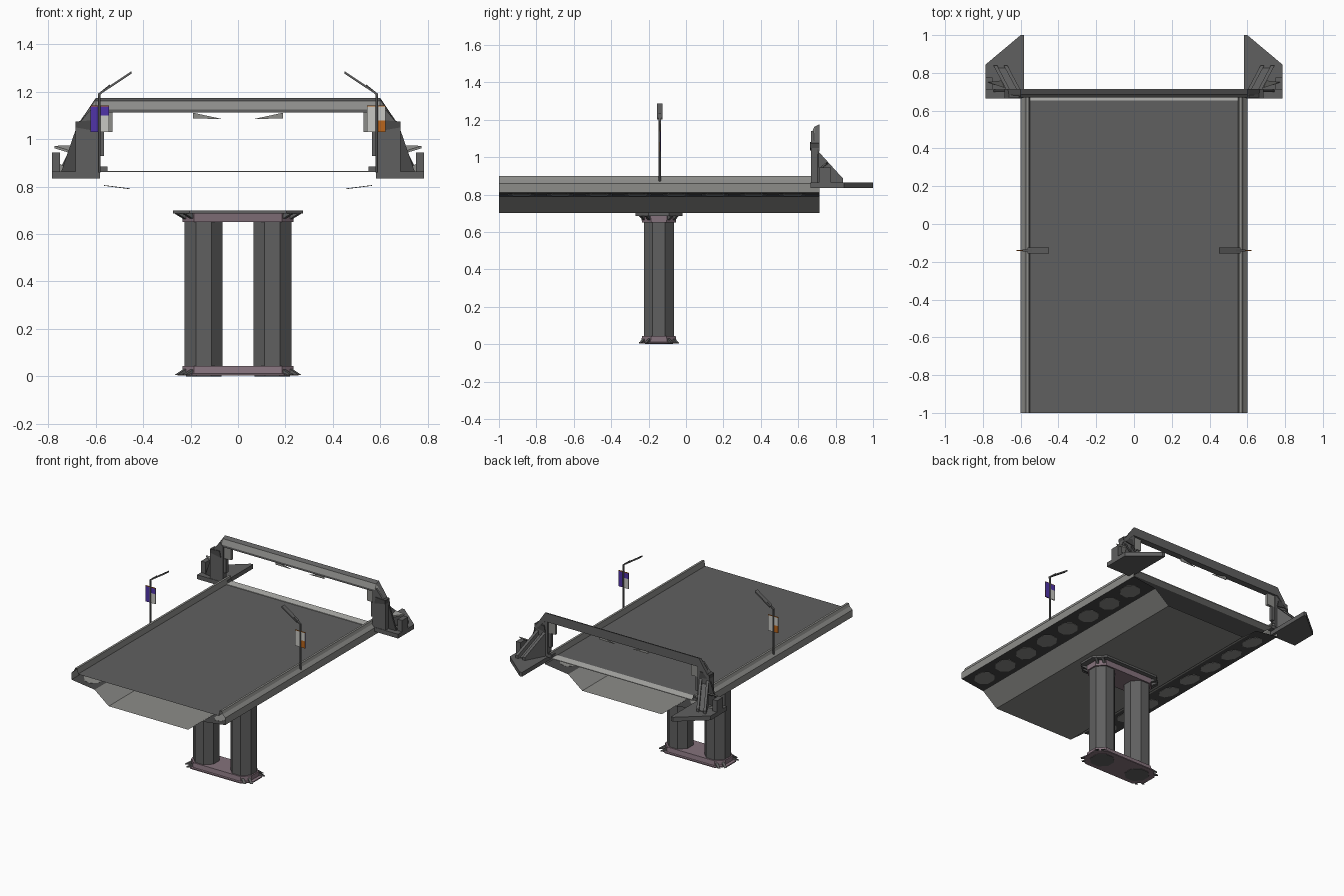
import bpy, bmesh, math
from mathutils import Vector

if "Cube" in bpy.data.objects:
    bpy.data.objects.remove(bpy.data.objects["Cube"])


def material(name, hexcol):
    def lin(c):
        c /= 255
        return c / 12.92 if c <= 0.04045 else ((c + 0.055) / 1.055) ** 2.4
    m = bpy.data.materials.new(name)
    m.diffuse_color = (*[lin(int(hexcol[i:i + 2], 16)) for i in (0, 2, 4)], 1)
    m.use_nodes = True
    m.node_tree.nodes["Principled BSDF"].inputs["Base Color"].default_value = m.diffuse_color
    return m


ASPHALT = material("asphalt_grey", "606060")
CONCRETE = material("light_concrete", "8c8c89")
DARK = material("dark_grey", "484848")
MAUVE = material("mauve_grey", "85727c")
PALE = material("pale_grey", "b4b4b0")
PURPLE = material("purple", "5034a8")
ORANGE = material("orange", "b8651c")
WHITE = material("off_white", "c8c8c4")


def make(name, verts, faces, mats, ids=None):
    me = bpy.data.meshes.new(name)
    bm = bmesh.new()
    vs = [bm.verts.new(v) for v in verts]
    for i, f in enumerate(faces):
        bm.faces.new([vs[k] for k in f]).material_index = ids[i] if ids else 0
    bmesh.ops.recalc_face_normals(bm, faces=bm.faces)
    bm.to_mesh(me)
    bm.free()
    for m in mats:
        me.materials.append(m)
    ob = bpy.data.objects.new(name, me)
    bpy.context.collection.objects.link(ob)
    return ob


def loft(name, rings, mats, caps=True, ids=None):
    """Join equal-sized closed rings; ids colour each strip around the ring."""
    n = len(rings[0])
    verts = [p for r in rings for p in r]
    faces, col = [], []
    for k in range(len(rings) - 1):
        for i in range(n):
            j = (i + 1) % n
            faces.append((k * n + i, k * n + j, k * n + n + j, k * n + n + i))
            col.append(ids[i] if ids else 0)
    if caps:
        faces += [tuple(range(n)), tuple(range(len(verts) - n, len(verts)))]
        col += [0, 0]
    return make(name, verts, faces, mats, col)


def slab(name, pts, offset, mat):
    """Planar polygon thickened by an offset vector."""
    d = Vector(offset)
    return loft(name, [[Vector(p) for p in pts], [Vector(p) + d for p in pts]], [mat])


def box(name, x, y, z, mat):
    x = sorted(x)
    return slab(name, [(x[0], y[0], z[0]), (x[1], y[0], z[0]), (x[1], y[1], z[0]),
                       (x[0], y[1], z[0])], (0, 0, z[1] - z[0]), mat)


# Deck: hollow open-ended box girder with raised kerbs
half = [(0.55, 0.862), (0.557, 0.90), (0.572, 0.90), (0.58, 0.88), (0.60, 0.86),
        (0.60, 0.81), (0.42, 0.787), (0.31, 0.70)]
half_ids = [1, 1, 1, 1, 1, 2, 1]
prof = half + [(-x, z) for x, z in reversed(half)]
ids = half_ids + [1] + half_ids[::-1] + [0]
loft("bridge_deck", [[(x, y, z) for x, z in prof] for y in (-1, 0.715)],
     [ASPHALT, CONCRETE, DARK], caps=False, ids=ids)
box("expansion_joint", (-0.55, 0.55), (0.655, 0.715), (0.861, 0.866), PALE)

# Patches under the deck wings
for s in (1, -1):
    for k in range(8):
        pts = []
        for i in range(8):
            a = math.tau * (i + 0.5) / 8
            x = 0.51 + 0.06 * math.cos(a)
            pts.append((s * x, -0.88 + 0.207 * k + 0.078 * math.sin(a),
                        0.785 + (x - 0.42) * 0.1278))
        slab("underside_patch", pts, (0, 0, 0.003), CONCRETE)

# Pier: two octagonal columns between chamfered plates
CY = -0.145


def octagon(cx, cy, r, z):
    R = r / math.cos(math.pi / 8)
    return [(cx + R * math.cos(math.tau * (i + 0.5) / 8),
             cy + R * math.sin(math.tau * (i + 0.5) / 8), z) for i in range(8)]


def chamfered(hx, hy, c, z):
    q = [(hx, hy - c), (hx - c, hy), (c - hx, hy), (-hx, hy - c),
         (-hx, c - hy), (c - hx, -hy), (hx - c, -hy), (hx, c - hy)]
    return [(x, CY + y, z) for x, y in q]


for s in (1, -1):
    loft("column", [octagon(s * 0.145, CY, 0.08, z) for z in (0.008, 0.69)], [ASPHALT])
    loft("column_foot", [octagon(s * 0.145, CY, 0.075, z) for z in (0, 0.006)], [ASPHALT])
loft("pier_base", [chamfered(0.255, 0.107, 0.06, 0.003), chamfered(0.255, 0.107, 0.06, 0.01),
                   chamfered(0.235, 0.095, 0.05, 0.012), chamfered(0.235, 0.09, 0.05, 0.043)],
     [MAUVE])
loft("pier_cap", [chamfered(0.235, 0.09, 0.05, 0.65), chamfered(0.235, 0.095, 0.05, 0.686)],
     [MAUVE])
loft("pier_cap_rim", [chamfered(0.275, 0.125, 0.07, 0.686), chamfered(0.275, 0.125, 0.07, 0.70)],
     [ASPHALT])
for sx in (1, -1):
    for sy in (1, -1):
        for z0, z1 in ((0.006, 0.045), (0.686, 0.65)):
            # diagonal stiffener at each plate corner
            a, b = (sx * 0.185, CY + sy * 0.065), (sx * 0.243, CY + sy * 0.1)
            for dx, dy in ((0.012, -0.02), (-0.02, 0.008)):
                p = [(a[0] + sx * dx, a[1] + sy * dy), (b[0] + sx * dx, b[1] + sy * dy)]
                slab("corner_stiffener", [(*p[0], z0), (*p[1], z0), (*p[0], z1)],
                     (sx * 0.012, -sy * 0.012, 0), ASPHALT)

# Street lamps with banners coloured differently front and back
for s in (1, -1):
    X, Y = s * 0.585, -0.14
    loft("lamp_pole", [octagon(X, Y, 0.006, z) for z in (0.86, 1.19)], [ASPHALT])
    slab("lamp_arm", [(s * 0.59, -0.146, 1.18), (s * 0.59, -0.146, 1.192),
                      (s * 0.54, -0.146, 1.232), (s * 0.54, -0.146, 1.222)], (0, 0.012, 0), ASPHALT)
    slab("lamp_head", [(s * 0.565, -0.155, 1.2), (s * 0.565, -0.155, 1.21),
                       (s * 0.45, -0.155, 1.287), (s * 0.45, -0.155, 1.276)], (0, 0.03, 0), ASPHALT)
    outer, inner = (s * 0.59, s * 0.623), (s * 0.58, s * 0.545)
    box("banner_rod", (s * 0.545, s * 0.623), (Y - 0.003, Y + 0.003), (1.138, 1.142), ORANGE)
    for d in (-1, 1):
        y = (Y - 0.003, Y) if d < 0 else (Y, Y + 0.003)
        if s == d:      # purple side
            box("banner_outer", outer, y, (1.03, 1.138), PURPLE)
            box("banner_inner", inner, y, (1.03, 1.10), WHITE)
            box("banner_inner_top", inner, y, (1.10, 1.138), PURPLE)
        else:           # orange side
            box("banner_outer", outer, y, (1.03, 1.08), ORANGE)
            box("banner_outer_top", outer, y, (1.08, 1.138), WHITE)
            box("banner_inner", inner, y, (1.03, 1.138), WHITE)

# Gantry beam, bent down to the posts at both ends
beam = [(0.67, 0), (0.67, 0.014), (0.686, 0.05), (0.71, 0.062), (0.715, 0.062), (0.715, 0)]
stations = [(-0.685, 1.03, 0.3), (-0.60, 1.112, 1), (0.60, 1.112, 1), (0.685, 1.03, 0.3)]
loft("gantry_beam", [[(x, y, z + h * k) for y, h in beam] for x, z, k in stations],
     [ASPHALT, CONCRETE], ids=[0, 1, 0, 0, 0, 0])

for s in (1, -1):
    # Pointed gantry base
    slab("gantry_base", [(s * x, y, 0.835) for x, y in
                         ((0.582, 0.665), (0.785, 0.665), (0.785, 0.845), (0.60, 1.0), (0.582, 1.0))],
         (0, 0, 0.03), ASPHALT)
    # Post with bent top
    slab("gantry_post", [(s * x, 0.668, z) for x, z in
                         ((0.585, 0.865), (0.685, 0.865), (0.685, 1.05), (0.61, 1.14), (0.585, 1.115))],
         (0, 0.04, 0), ASPHALT)
    slab("post_collar", [(s * x, 0.664, z) for x, z in
                         ((0.60, 1.035), (0.685, 1.05), (0.685, 1.075), (0.61, 1.08))],
         (0, 0.05, 0), DARK)
    # Sloping rear braces with a panel between
    for x in (0.60, 0.655):
        slab("rear_brace", [(s * x, 0.708, 0.865), (s * x, 0.708, 1.03),
                            (s * (x + 0.07), 0.84, 0.885), (s * (x + 0.07), 0.84, 0.865)],
             (s * 0.02, 0, 0), ASPHALT)
    slab("brace_panel", [(s * 0.615, 0.708, 1.0), (s * 0.66, 0.708, 1.0),
                         (s * 0.725, 0.825, 0.87), (s * 0.68, 0.825, 0.87)], (0, 0, -0.008), ASPHALT)
    # Side fin, spur and kerb block
    slab("side_fin", [(s * 0.685, 0.70, 0.865), (s * 0.685, 0.70, 1.04), (s * 0.745, 0.70, 0.865)],
         (0, 0.012, 0), DARK)
    slab("side_spur", [(s * 0.685, 0.72, 0.945), (s * 0.775, 0.75, 0.972), (s * 0.70, 0.76, 0.975)],
         (0, 0, -0.01), CONCRETE)
    box("side_block", (s * 0.75, s * 0.785), (0.71, 0.775), (0.865, 0.945), ASPHALT)
    slab("block_rib", [(s * 0.69, 0.735, 0.865), (s * 0.75, 0.735, 0.865), (s * 0.75, 0.735, 0.895)],
         (0, 0.015, 0), CONCRETE)
    # Inner panel, strip and foot
    box("inner_panel", (s * 0.53, s * 0.585), (0.68, 0.70), (1.03, 1.113), CONCRETE)
    box("inner_strip", (s * 0.565, s * 0.585), (0.675, 0.70), (0.93, 1.03), ASPHALT)
    box("inner_foot", (s * 0.55, s * 0.585), (0.67, 0.71), (0.862, 0.885), ASPHALT)
    # Small hanging triangle under the beam
    slab("hanging_plate", [(s * 0.19, 0.69, 1.112), (s * 0.19, 0.69, 1.087), (s * 0.07, 0.69, 1.086)],
         (0, 0.004, 0), CONCRETE)
